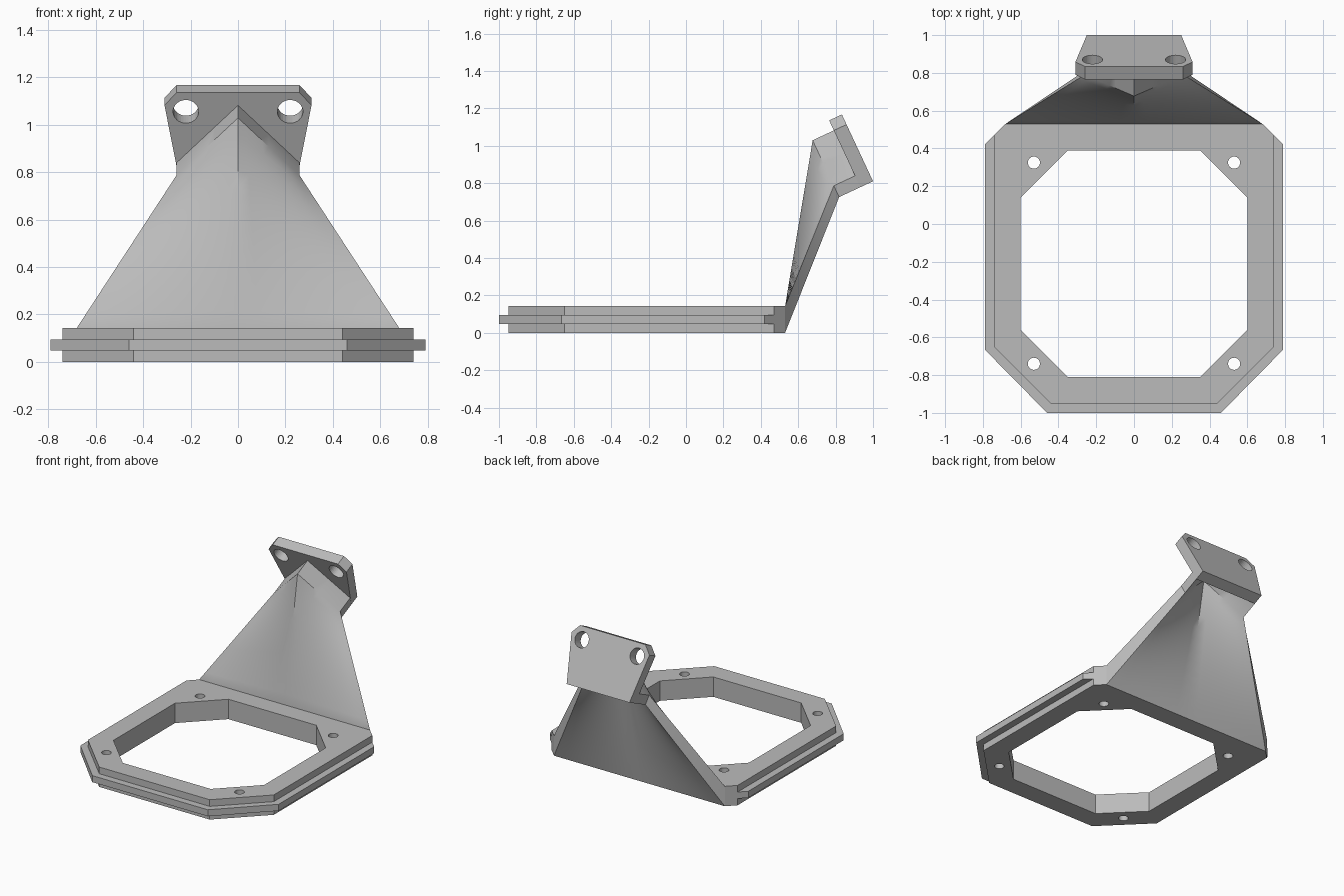
import bpy, bmesh, math
from mathutils import Vector

if "Cube" in bpy.data.objects:
    bpy.data.objects.remove(bpy.data.objects["Cube"])

grey = bpy.data.materials.new("plain grey")
grey.diffuse_color = (0.5, 0.5, 0.5, 1)
grey.use_nodes = True
grey.node_tree.nodes["Principled BSDF"].inputs["Base Color"].default_value = grey.diffuse_color


def loft(name, rings):
    """Closed solid through a list of rings; coincident points are shared."""
    bm, verts = bmesh.new(), {}

    def vert(p):
        key = tuple(round(c, 5) for c in p)
        if key not in verts:
            verts[key] = bm.verts.new(p)
        return verts[key]

    def face(points):
        loop = list(dict.fromkeys(vert(p) for p in points))
        if len(loop) > 2:
            bm.faces.new(loop)

    n = len(rings[0])
    for a, b in zip(rings, rings[1:]):
        for i in range(n):
            j = (i + 1) % n
            face((a[i], a[j], b[j], b[i]))
    face(rings[0])
    face(rings[-1])
    bmesh.ops.recalc_face_normals(bm, faces=bm.faces)
    me = bpy.data.meshes.new(name)
    bm.to_mesh(me)
    bm.free()
    me.materials.append(grey)
    ob = bpy.data.objects.new(name, me)
    bpy.context.collection.objects.link(ob)
    return ob


def mirrored(half):
    """Full outline from its right half, listed front to back."""
    return half + [(-x, y) for x, y in reversed(half)]


def circle(cx, cy, r, n=32):
    return [(cx + r * math.cos(2 * math.pi * i / n),
             cy + r * math.sin(2 * math.pi * i / n)) for i in range(n)]


def flat(outline, z):
    return [(x, y, z) for x, y in outline]


def tilted(x, v, w):
    """Plate frame: v runs up the plate, w out of its back."""
    a = math.radians(25)
    return (x, 1.0 - v * math.sin(a) + w * math.cos(a),
            0.81 + v * math.cos(a) + w * math.sin(a))


def cut(ob, cutter):
    cutter.hide_render = True
    mod = ob.modifiers.new("hole", 'BOOLEAN')
    mod.operation, mod.solver, mod.object = 'DIFFERENCE', 'EXACT', cutter
    bpy.context.view_layer.objects.active = ob
    bpy.ops.object.modifier_apply(modifier=mod.name)
    bpy.data.objects.remove(cutter)


# base frame with a tongue around its middle layer
body = mirrored([(.44, -.95), (.74, -.65), (.74, .47), (.74, .47), (.68, .53)])
tongue = mirrored([(.46, -1), (.79, -.665), (.79, .42), (.74, .47), (.68, .53)])
base = loft("base_frame", [flat(o, z) for o, z in (
    (body, 0), (body, .048), (tongue, .048),
    (tongue, .095), (body, .095), (body, .143))])

# large window and four screw holes
window = mirrored([(.35, -.81), (.6, -.56), (.6, .14), (.35, .39)])
cut(base, loft("window_cutter", [flat(window, -.1), flat(window, .3)]))
for x in (-.53, .53):
    for y in (-.74, .325):
        ring = circle(x, y, .032)
        cut(base, loft("screw_cutter", [flat(ring, -.1), flat(ring, .3)]))

# tilted mounting plate with two holes
outline = mirrored([(.25, 0), (.31, .335), (.26, .394)])
plate = loft("mounting_plate",
             [[tilted(x, v, w) for x, v in outline] for w in (-.075, 0)])
for x in (-.22, .22):
    ring = circle(x, .306, .054)
    cut(plate, loft("mount_cutter",
                    [[tilted(a, v, w) for a, v in ring] for w in (-.1, .1)]))

# arm: flat at the base edge, blending into a chevron behind the plate
N, M = 16, 12
steps = [2 * i / N - 1 for i in range(N + 1)]


def chevron(w):
    top = [Vector(tilted(.26 * s, .335 - .268 * abs(s), w)) for s in steps]
    low = [Vector(tilted(.25 * s, .255 * (1 - abs(s)), w)) for s in steps]
    return top + low[::-1]


foot = ([Vector((.68 * s, .53, .143)) for s in steps]
        + [Vector((.68 * s, .53, 0)) for s in reversed(steps)])
head = chevron(-.2)
rings = [[a.lerp(b, k / M) for a, b in zip(foot, head)] for k in range(M + 1)]
arm = loft("arm", rings + [chevron(-.075)])
bpy.ops.object.select_all(action='DESELECT')
arm.select_set(True)
bpy.context.view_layer.objects.active = arm
bpy.ops.object.shade_smooth_by_angle(angle=math.radians(30))
